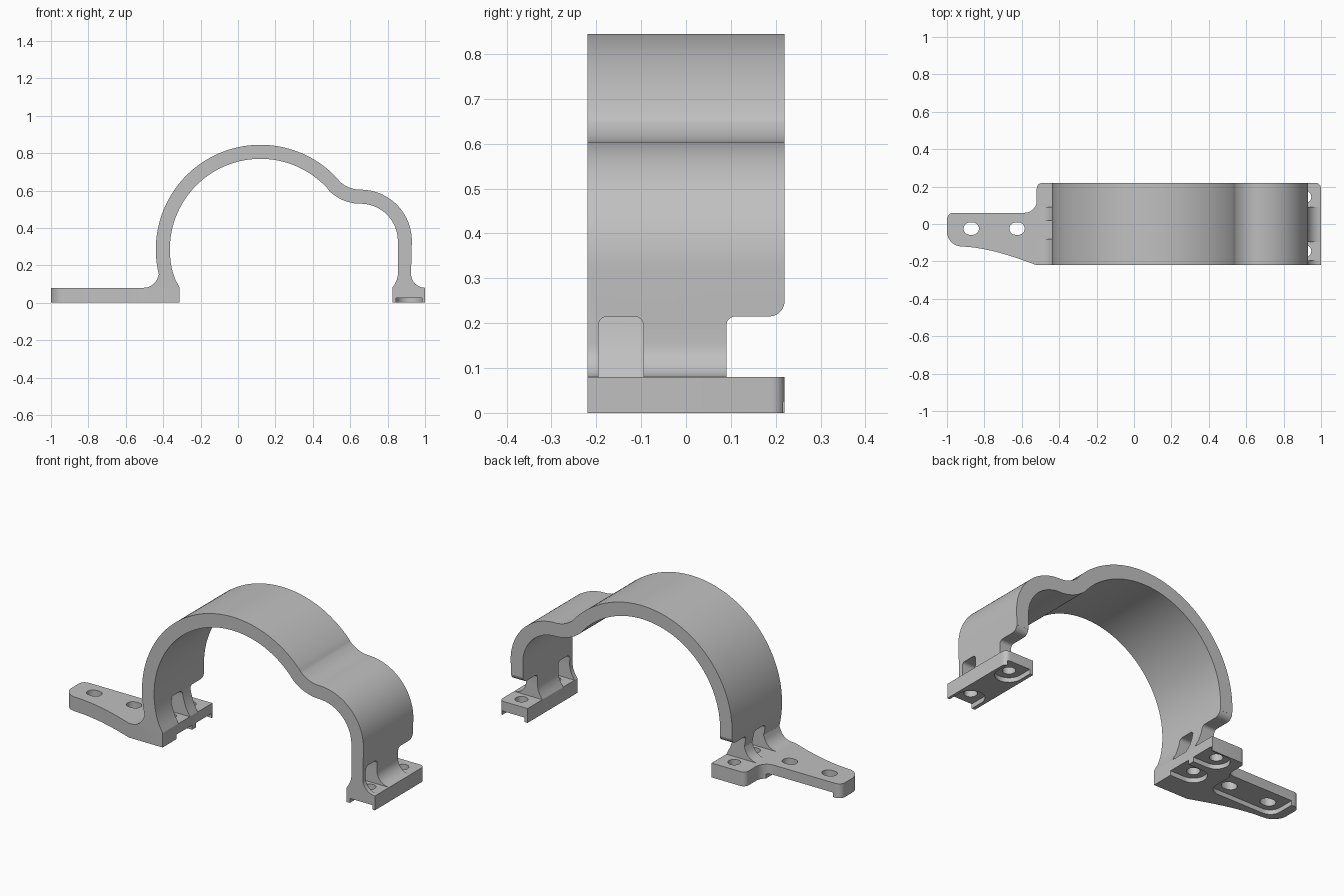
import bpy, math

if "Cube" in bpy.data.objects:
    bpy.data.objects.remove(bpy.data.objects["Cube"], do_unlink=True)

grey = bpy.data.materials.new("plain grey")
grey.use_nodes = True
COLOR = (0.53, 0.53, 0.53, 1)
grey.diffuse_color = COLOR
grey.node_tree.nodes["Principled BSDF"].inputs["Base Color"].default_value = COLOR

FOOT_TOP = 0.08
HALF = 0.22
LINTEL = 0.215
RECESS = 0.025
INNER = -0.312


def arc(cx, cy, r, start, end, n=10):
    angles = [math.radians(start + (end - start) * i / n) for i in range(n + 1)]
    return [(cx + r * math.cos(a), cy + r * math.sin(a)) for a in angles]


def prism(name, outline, axis, low, high):
    """Extrude a 2D outline along the x, y or z axis, normals outward."""
    place = {"x": lambda p, d: (d, p[0], p[1]),
             "y": lambda p, d: (p[0], d, p[1]),
             "z": lambda p, d: (p[0], p[1], d)}[axis]
    n = len(outline)
    area = sum(outline[i - 1][0] * outline[i][1] - outline[i][0] * outline[i - 1][1]
               for i in range(n))
    if (area < 0) != (axis == "y"):
        outline = outline[::-1]
    verts = [place(p, d) for d in (low, high) for p in outline]
    faces = [list(range(n))[::-1], list(range(n, 2 * n))]
    faces += [[i, (i + 1) % n, n + (i + 1) % n, n + i] for i in range(n)]
    mesh = bpy.data.meshes.new(name)
    mesh.from_pydata(verts, [], faces)
    obj = bpy.data.objects.new(name, mesh)
    bpy.context.collection.objects.link(obj)
    return obj


def cut(obj, cutters):
    """Subtract the cutters, bake the result and remove them."""
    for c in cutters:
        c.hide_render = True
        mod = obj.modifiers.new("cut", "BOOLEAN")
        mod.operation = "DIFFERENCE"
        mod.solver = "EXACT"
        mod.object = c
    graph = bpy.context.evaluated_depsgraph_get()
    mesh = bpy.data.meshes.new_from_object(obj.evaluated_get(graph))
    obj.modifiers.clear()
    obj.data = mesh
    for c in cutters:
        bpy.data.objects.remove(c, do_unlink=True)


def finish(obj):
    obj.data.materials.clear()
    obj.data.materials.append(grey)
    bpy.ops.object.select_all(action="DESELECT")
    obj.select_set(True)
    bpy.context.view_layer.objects.active = obj
    bpy.ops.object.shade_smooth_by_angle(angle=math.radians(30))


def hole(x, y, r=0.033, stretch=0.0):
    """Vertical screw hole, optionally stretched along x."""
    pts = arc(x + stretch, y, r, -90, 89, 12) + arc(x - stretch, y, r, 90, 269, 12)
    return prism("hole_cutter", pts, "z", -0.1, 0.3)


def window(x, y0, y1):
    """Opening through a leg with rounded upper corners."""
    r = 0.02
    pts = [(y0, 0.05), (y1, 0.05)]
    pts += arc(y1 - r, LINTEL - r, r, 0, 90, 6) + arc(y0 + r, LINTEL - r, r, 90, 180, 6)
    return prism("window_cutter", pts, "x", x - 0.2, x + 0.2)


# Strap: large arch, valley and small arch, with flared ends on the feet
T = 0.0375


def strap_side(s):
    pts = arc(0.12, 0.285, 0.522 + s, 194, 42, 56)
    pts += arc(0.655, 0.767, 0.2 - s, 222, 270, 16)[1:]
    return pts + arc(0.655, 0.33, 0.237 + s, 90, 0, 28)[1:]


outer = arc(-0.505, 0.16, 0.08, -90, -20, 10) + strap_side(T)
outer += arc(1.0, 0.155, 0.075, 180, 270, 10)
inner = [(INNER, FOOT_TOP), (-0.322, 0.1), (-0.336, 0.125)] + strap_side(-T)
inner += [(0.855, 0.15), (0.85, 0.125), (0.838, 0.1), (0.825, FOOT_TOP)]
strap = prism("strap", outer + inner[::-1], "y", -HALF, HALF)

# Step at the back of both legs, rounded where it meets the strap
step = [(0.09, 0.05), (0.3, 0.05), (0.3, LINTEL + 0.03)]
step += arc(HALF - 0.035, LINTEL + 0.035, 0.035, -8, -90, 8)
step += arc(0.11, LINTEL - 0.02, 0.02, 90, 180, 6)
cut(strap, [prism("step_cutter", step, "x", -1.2, 1.2),
            window(-0.4, -0.08, 0.02), window(0.91, -0.195, -0.095)])
finish(strap)

# Wide foot with the long mounting tab
tab = [(INNER, -HALF), (INNER, HALF)]
tab += arc(-0.49, 0.19, 0.03, 90, 180, 6)
tab += arc(-0.585, 0.125, 0.065, 0, -90)
tab += arc(-0.965, 0.025, 0.035, 90, 180, 6)
tab += arc(-0.92, -0.04, 0.08, 180, 270)
tab += [(-0.86, -0.125), (-0.8, -0.135), (-0.74, -0.148), (-0.68, -0.165),
        (-0.62, -0.184), (-0.57, -0.202), (-0.52, -HALF)]
tab_foot = prism("tab_foot", tab, "z", 0, FOOT_TOP)

# Shallow recess under the tab, open to the back
under_tab = [(-0.545, 0.1), (-0.95, 0.1)]
under_tab += arc(-0.89, -0.03, 0.06, 180, 270, 8) + arc(-0.605, -0.03, 0.06, 270, 360, 8)
cutters = [prism("recess_cutter", under_tab, "z", -0.1, RECESS)]

# Recesses under the foot holes, open to the inside
for y in (-0.028, 0.145):
    pts = [(-0.2, y - 0.068), (-0.2, y + 0.068)] + arc(-0.4, y, 0.068, 90, 270, 16)
    cutters.append(prism("recess_cutter", pts, "z", -0.1, RECESS))
    cutters.append(hole(-0.4, y))
for x in (-0.87, -0.625):
    cutters.append(hole(x, -0.025, stretch=0.008))
cut(tab_foot, cutters)
finish(tab_foot)

# Narrow foot with recesses open at its ends
pts = [(0.825, -HALF), (1.0, -HALF)]
pts += arc(0.97, HALF - 0.03, 0.03, 0, 90, 6) + [(0.825, HALF)]
narrow_foot = prism("narrow_foot", pts, "z", 0, FOOT_TOP)
cutters = []
for side in (-1, 1):
    y = side * 0.145
    pts = [(0.985, side * 0.3), (0.845, side * 0.3)]
    pts += arc(0.915, y, 0.07, 180, 180 + side * 180, 16)
    cutters.append(prism("recess_cutter", pts, "z", -0.1, RECESS))
    cutters.append(hole(0.915, y))
cut(narrow_foot, cutters)
finish(narrow_foot)
